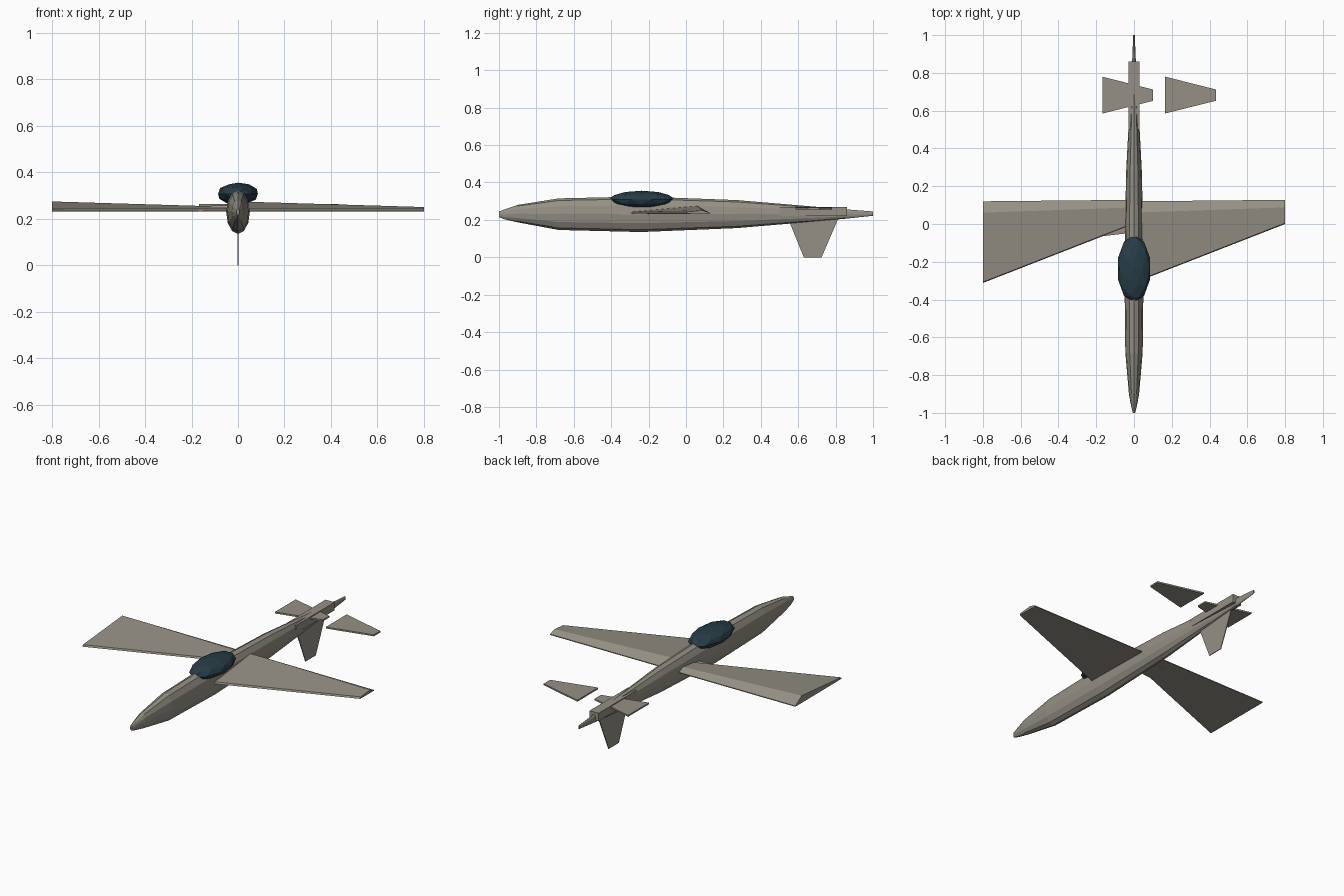
import bpy, bmesh
from math import sin, cos, pi

if "Cube" in bpy.data.objects:
    bpy.data.objects.remove(bpy.data.objects["Cube"])

def material(name, rgb):
    m = bpy.data.materials.new(name)
    m.diffuse_color = (*rgb, 1)
    m.use_nodes = True
    m.node_tree.nodes["Principled BSDF"].inputs["Base Color"].default_value = m.diffuse_color
    return m

BODY = material("body_paint", (0.30, 0.28, 0.235))
GLASS = material("dark_glass", (0.02, 0.045, 0.06))

def finish(name, bm, mat):
    bmesh.ops.recalc_face_normals(bm, faces=bm.faces)
    me = bpy.data.meshes.new(name)
    bm.to_mesh(me)
    bm.free()
    me.materials.append(mat)
    ob = bpy.data.objects.new(name, me)
    bpy.context.collection.objects.link(ob)
    return ob

def loft(name, sections, mat=BODY):
    """Skin between equal-length closed sections and cap both ends."""
    bm = bmesh.new()
    rings = [[bm.verts.new(p) for p in s] for s in sections]
    n = len(rings[0])
    for a, b in zip(rings, rings[1:]):
        for i in range(n):
            j = (i + 1) % n
            bm.faces.new((a[i], a[j], b[j], b[i]))
    bm.faces.new(rings[0])
    bm.faces.new(rings[-1])
    return finish(name, bm, mat)

# Fuselage: (y, half width, bottom, top)
stations = [(-1, .006, .215, .245), (-.97, .014, .203, .256), (-.9, .027, .187, .28),
            (-.68, .046, .146, .315), (-.24, .051, .135, .325), (.27, .042, .156, .306),
            (.65, .022, .188, .274), (.86, .010, .207, .256), (1, .004, .222, .245)]
SIDES = 12
loft("fuselage", [[(w * sin(2 * pi * i / SIDES), y,
                    (lo + hi) / 2 + (hi - lo) / 2 * cos(2 * pi * i / SIDES))
                   for i in range(SIDES)] for y, w, lo, hi in stations])

# Canopy
bm = bmesh.new()
bmesh.ops.create_icosphere(bm, subdivisions=2, radius=1)
for v in bm.verts:
    v.co = (v.co.x * .09, v.co.y * .178 - .237, v.co.z * .048 + .308)
finish("canopy", bm, GLASS)

# Wings: the same tapered panel, placed twice one span apart
def wing_section(x, lead, ridge, trail, top):
    return [(x, lead, .233), (x, lead + .005, .243), (x, ridge, top),
            (x, trail, .237), (x, trail, .232)]

for name, x in (("left_wing", -.8), ("right_wing", 0)):
    loft(name, [wing_section(x, -.312, .06, .12, .275),
                wing_section(x + .8, 0, .088, .128, .251)])

# Tapered thin plates in the horizontal plane
for name, x in (("left_tailplane", -.168), ("right_tailplane", .165)):
    loft(name, [[(px, a, .256), (px, b, .256), (px, b, .265), (px, a, .265)]
                for px, a, b in ((x, .585, .78), (x + .268, .652, .712))])

# Small root panel below the left wing
loft("root_panel", [[(px, a, .232), (px, b, .232), (px, b, .238), (px, a, .238)]
                    for px, a, b in ((-.17, -.065, .06), (0, -.045, .06))])

# Tail boom block
loft("tail_block", [[(-.029, y, .222), (.029, y, .222), (.029, y, .27), (-.029, y, .27)]
                    for y in (.5, .86)])

# Ventral fin reaching down to the ground plane
loft("ventral_fin", [[(-t, a, z), (t, a, z), (t, b, z), (-t, b, z)]
                     for z, a, b, t in ((.225, .538, .822, .003), (0, .63, .725, .002))])
